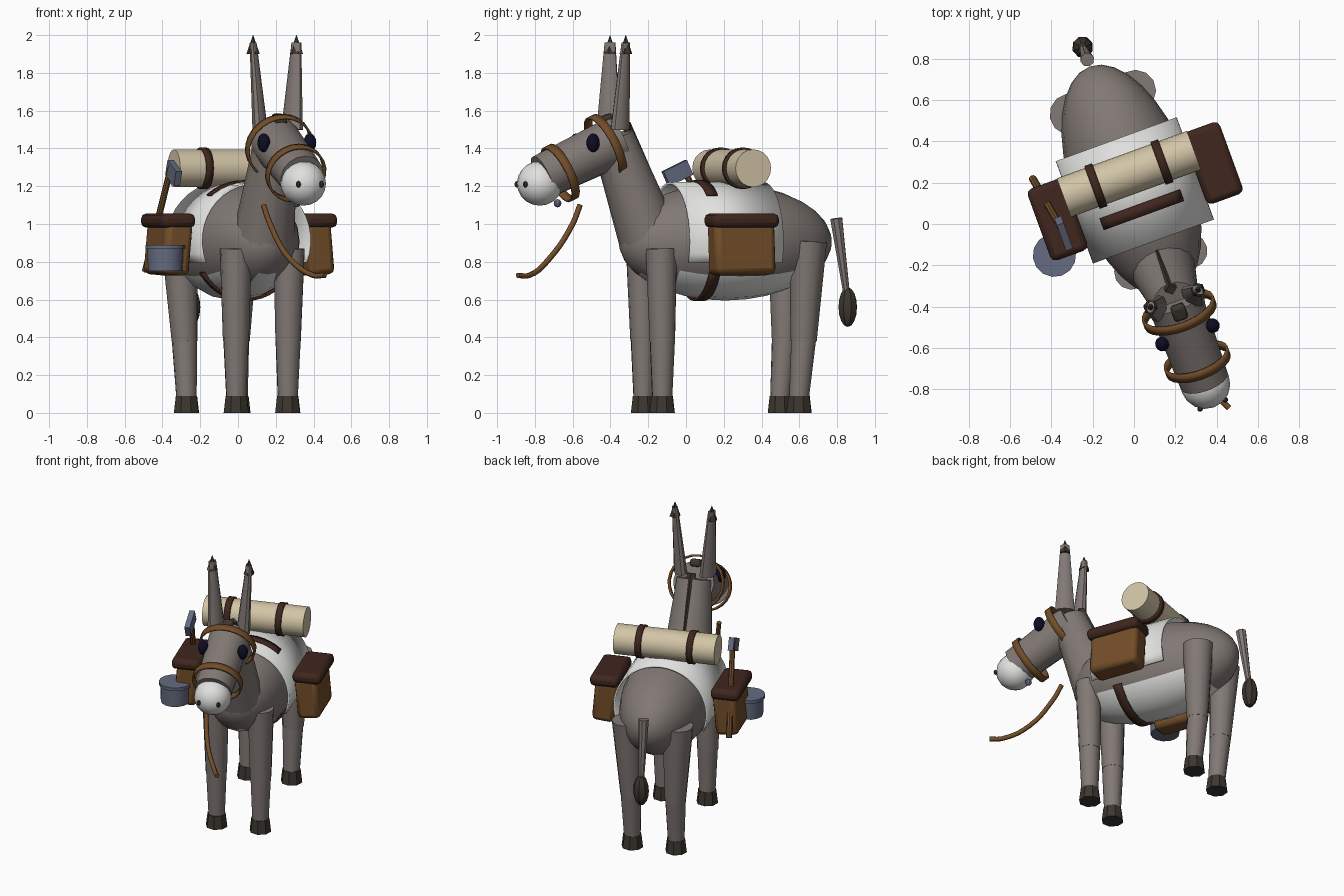
import bpy, bmesh, math
from mathutils import Matrix, Vector

if "Cube" in bpy.data.objects:
    bpy.data.objects.remove(bpy.data.objects["Cube"])

# Whole animal is modelled facing -y, then turned and shifted by ROOT
ROOT = Matrix.Translation((0.056, 0.02, 0)) @ Matrix.Rotation(math.radians(20), 4, 'Z')


def material(name, rgb):
    m = bpy.data.materials.new(name)
    m.diffuse_color = (*rgb, 1)
    m.use_nodes = True
    m.node_tree.nodes["Principled BSDF"].inputs["Base Color"].default_value = m.diffuse_color
    return m


GREY = material("grey_coat", (0.22, 0.19, 0.175))
WHITE = material("white", (0.75, 0.75, 0.74))
DARK = material("dark_hair", (0.045, 0.037, 0.028))
LEATHER = material("tan_leather", (0.17, 0.075, 0.022))
BROWN = material("dark_leather", (0.05, 0.02, 0.013))
CREAM = material("cream_cloth", (0.64, 0.55, 0.38))
METAL = material("blue_metal", (0.13, 0.15, 0.22))
EYE = material("eye_navy", (0.004, 0.004, 0.018))


def finish(bm, name, *mats, thick=0, bevel=0):
    bmesh.ops.recalc_face_normals(bm, faces=bm.faces)
    bm.transform(ROOT)
    me = bpy.data.meshes.new(name)
    bm.to_mesh(me)
    bm.free()
    for m in mats:
        me.materials.append(m)
    ob = bpy.data.objects.new(name, me)
    bpy.context.collection.objects.link(ob)
    if thick:
        ob.modifiers.new("Thickness", 'SOLIDIFY').thickness = thick
        ob.modifiers["Thickness"].offset = 0
    if bevel:
        b = ob.modifiers.new("Bevel", 'BEVEL')
        b.width, b.segments = bevel, 2
    bpy.ops.object.select_all(action='DESELECT')
    bpy.context.view_layer.objects.active = ob
    ob.select_set(True)
    bpy.ops.object.shade_smooth_by_angle(angle=math.radians(32))
    return ob


def rod(name, a, b, r1, r2, mat, n=12, flat=1):
    """Tapered cylinder from point a to point b."""
    a, b = Vector(a), Vector(b)
    d = b - a
    bm = bmesh.new()
    mtx = (Matrix.Translation((a + b) / 2) @ d.to_track_quat('Z', 'Y').to_matrix().to_4x4()
           @ Matrix.Diagonal((1, flat, 1, 1)))
    bmesh.ops.create_cone(bm, cap_ends=True, segments=n, radius1=r1, radius2=r2,
                          depth=d.length, matrix=mtx)
    return finish(bm, name, mat)


def ball(name, c, size, mats, n=12, rings=8, tilt=0, rule=None):
    """Ellipsoid; rule picks a material slot from a face centre."""
    bm = bmesh.new()
    mtx = (Matrix.Translation(c) @ Matrix.Diagonal((*size, 1))
           @ Matrix.Rotation(math.radians(tilt), 4, 'X'))
    bmesh.ops.create_uvsphere(bm, u_segments=n, v_segments=rings, radius=1, matrix=mtx)
    if rule:
        for f in bm.faces:
            f.material_index = rule(f.calc_center_median())
    return finish(bm, name, *mats)


def box(name, c, size, mat, rot=(0, 'X'), bevel=0):
    bm = bmesh.new()
    mtx = (Matrix.Translation(c) @ Matrix.Rotation(math.radians(rot[0]), 4, rot[1])
           @ Matrix.Diagonal((*size, 1)))
    bmesh.ops.create_cube(bm, size=1, matrix=mtx)
    return finish(bm, name, mat, bevel=bevel)


def band(name, c, rx, rz, width, mat, start=-180, end=180, tilt=0, axis='X', n=24, thick=0.012):
    """Curved strip around the y axis; angles run from the top."""
    bm = bmesh.new()
    mtx = Matrix.Translation(c) @ Matrix.Rotation(math.radians(tilt), 4, axis)
    rows = []
    for i in range(n + 1):
        t = math.radians(start + (end - start) * i / n)
        rows.append([bm.verts.new(mtx @ Vector((rx * math.sin(t), s * width / 2, rz * math.cos(t))))
                     for s in (-1, 1)])
    for p, q in zip(rows, rows[1:]):
        bm.faces.new((p[0], p[1], q[1], q[0]))
    bmesh.ops.remove_doubles(bm, verts=bm.verts, dist=1e-4)
    return finish(bm, name, mat, thick=thick)


# Body with pale belly
ball("body", (0, 0.2, 0.905), (0.29, 0.59, 0.31), (GREY, WHITE), 20, 16, 90,
     lambda c: 1 if c.z < 0.73 and -0.27 < c.y < 0.65 else 0)

# Legs and hooves
for s, side in ((-1, "left"), (1, "right")):
    for y, top, name in ((-0.208, (0.15, -0.215, 0.87), "front"), (0.563, (0.168, 0.605, 0.91), "hind")):
        hind = name == "hind"
        foot = Vector((s * 0.145, y, 0))
        knee = Vector((s * 0.147, y + (0.025 if hind else 0), 0.38))
        rod(f"{name}_upper_leg_{side}", knee, (s * top[0], top[1], top[2]), 0.069,
            0.1 if hind else 0.085, GREY)
        rod(f"{name}_lower_leg_{side}", foot + Vector((0, 0, 0.08)), knee + Vector((0, 0, 0.01)),
            0.054, 0.068, GREY)
        rod(f"{name}_hoof_{side}", foot, foot + Vector((0, 0, 0.09)), 0.071, 0.06, DARK, 8)

# Neck, head, muzzle
rod("neck", (0, -0.22, 0.9), (0, -0.435, 1.46), 0.165, 0.115, GREY, 16)
rod("head", (0, -0.41, 1.44), (0, -0.83, 1.25), 0.135, 0.12, GREY, 16)
ball("muzzle", (0, -0.845, 1.215), (0.121, 0.121, 0.118), (WHITE,), 16, 10)

# Mane and forelock
rod("mane", (0, -0.15, 1.08), (0, -0.36, 1.53), 0.03, 0.03, DARK, 4, 0.9)
box("forelock", (0, -0.475, 1.55), (0.07, 0.08, 0.05), DARK, (25, 'X'), 0.015)

# Paired features: ears, eyes, nostrils
for s, side in ((-1, "left"), (1, "right")):
    rod(f"ear_{side}", (s * 0.09, -0.425, 1.5), (s * 0.122, -0.405, 1.96), 0.066, 0.03, GREY, 10, 0.62)
    rod(f"ear_tip_{side}", (s * 0.122, -0.405, 1.9), (s * 0.122, -0.405, 2.0), 0.036, 0.001, DARK, 6)
    ball(f"eye_{side}", (s * 0.13, -0.592, 1.43), (0.034, 0.036, 0.05), (EYE,))
    ball(f"nostril_{side}", (s * 0.065, -0.95, 1.21), (0.014, 0.014, 0.017), (DARK,), 8, 6)

# Tail
rod("tail", (0, 0.825, 1.03), (0, 0.885, 0.62), 0.034, 0.018, GREY, 8)
ball("tail_tuft", (0, 0.89, 0.56), (0.052, 0.052, 0.105), (DARK,), 8, 8)

# Bridle and lead rope
band("nose_band", (0, -0.73, 1.27), 0.158, 0.155, 0.045, LEATHER, tilt=25)
band("head_band", (0, -0.475, 1.41), 0.178, 0.175, 0.045, LEATHER, tilt=25)
ball("bit_ring", (0, -0.745, 1.11), (0.022, 0.022, 0.022), (METAL,), 8, 6)
path = [(-0.125, -0.573, 1.1), (-0.105, -0.622, 1.0), (-0.052, -0.769, 0.82),
        (0.032, -0.917, 0.728), (0.068, -0.994, 0.728)]
curve = bpy.data.curves.new("lead_rope", 'CURVE')
curve.dimensions = '3D'
curve.bevel_depth, curve.bevel_resolution, curve.resolution_u = 0.015, 1, 5
curve.use_fill_caps = True
spline = curve.splines.new('BEZIER')
spline.bezier_points.add(len(path) - 1)
for bp, co in zip(spline.bezier_points, path):
    bp.co = ROOT @ Vector(co)
    bp.handle_left_type = bp.handle_right_type = 'AUTO'
curve.materials.append(LEATHER)
bpy.context.collection.objects.link(bpy.data.objects.new("lead_rope", curve))

# Saddle blanket and girth
band("blanket", (0, 0.152, 0.91), 0.306, 0.306, 0.527, WHITE, -112, 112)
band("girth_top", (0, 0.052, 0.91), 0.316, 0.316, 0.06, BROWN, -40, 40, n=10)
band("girth_bottom", (0, 0.052, 0.905), 0.287, 0.306, 0.06, BROWN, 122, 238, n=14)

# Bedroll with two straps
rod("bedroll", (-0.335, 0.236, 1.295), (0.335, 0.236, 1.295), 0.1, 0.1, CREAM, 20)
for s, side in ((-1, "left"), (1, "right")):
    band(f"bedroll_strap_{side}", (s * 0.17, 0.236, 1.295), 0.104, 0.104, 0.04, BROWN,
         tilt=90, axis='Z', n=20)

# Saddlebags with flaps
for s, side in ((-1, "left"), (1, "right")):
    box(f"saddlebag_{side}", (s * 0.4, 0.147, 0.87), (0.15, 0.34, 0.28), LEATHER, (-s * 5, 'Y'), 0.03)
    box(f"bag_flap_{side}", (s * 0.4, 0.147, 1.018), (0.19, 0.37, 0.075), BROWN, (0, 'Y'), 0.028)

# Cooking pot
rod("pot", (-0.473, -0.01, 0.75), (-0.473, -0.01, 0.88), 0.092, 0.096, METAL, 14)
rod("pot_lid", (-0.473, -0.01, 0.868), (-0.473, -0.01, 0.89), 0.105, 0.105, METAL, 14)

# Hand axe tucked behind the left bag
rod("axe_handle", (-0.445, 0.374, 0.75), (-0.397, 0.105, 1.31), 0.019, 0.017, LEATHER, 8)
box("axe_head", (-0.395, 0.074, 1.27), (0.035, 0.145, 0.085), METAL, (25, 'X'))
